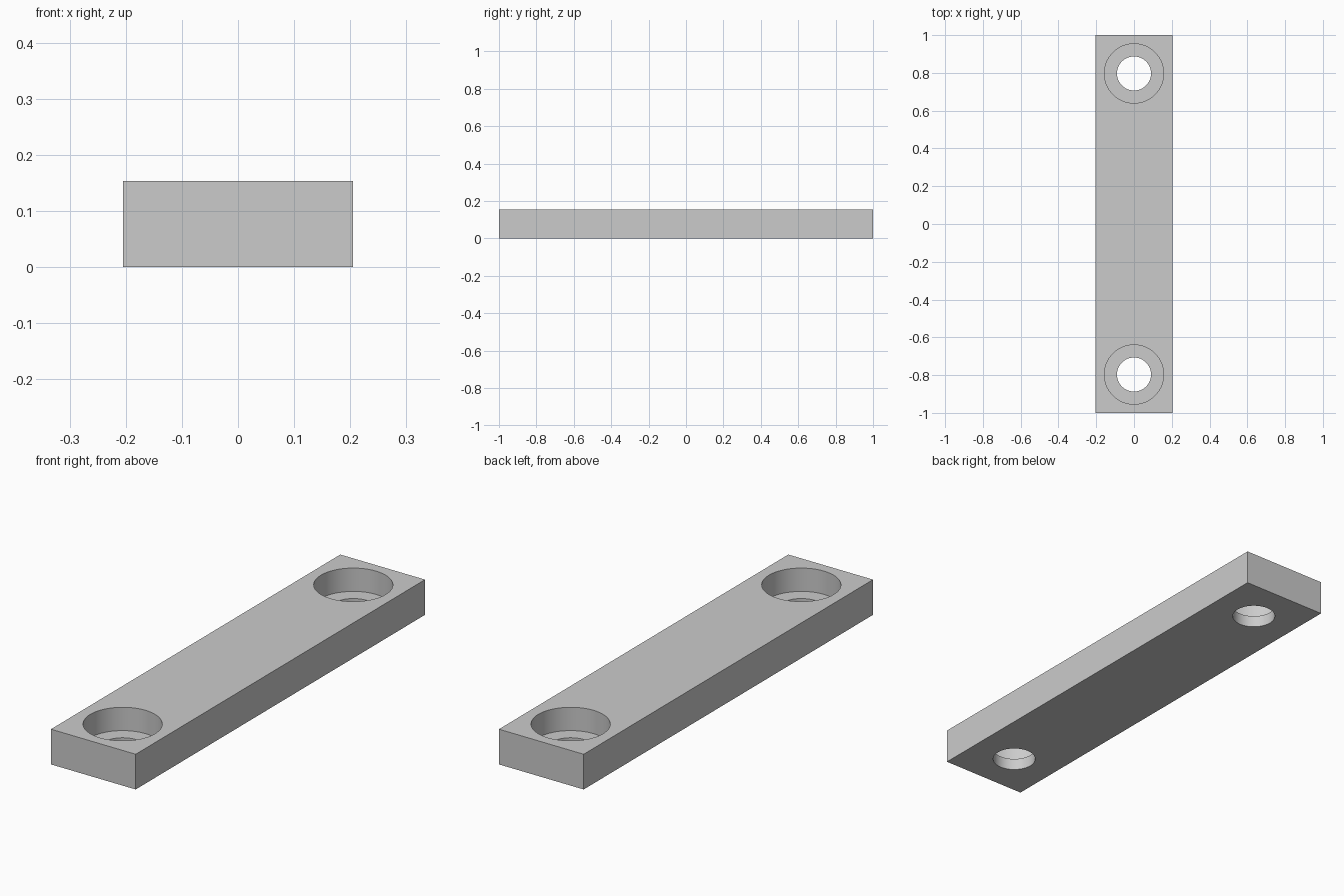
import bpy
import bmesh
from mathutils import Matrix

WIDTH, LENGTH, HEIGHT = 0.41, 2.0, 0.154
HOLE_Y, HOLE_R = 0.797, 0.09
BORE_R, BORE_FLOOR = 0.157, 0.052
SIDES = 64

default = bpy.data.objects.get("Cube")
if default:
    bpy.data.objects.remove(default, do_unlink=True)

# Single plain grey
grey = bpy.data.materials.new("plain_grey")
grey.use_nodes = True
colour = (0.6, 0.6, 0.6, 1)
grey.diffuse_color = colour
for node in grey.node_tree.nodes:
    if node.type == 'BSDF_PRINCIPLED':
        node.inputs["Base Color"].default_value = colour


def new_object(name, bm):
    mesh = bpy.data.meshes.new(name)
    bm.to_mesh(mesh)
    bm.free()
    mesh.materials.append(grey)
    obj = bpy.data.objects.new(name, mesh)
    bpy.context.collection.objects.link(obj)
    return obj


def cylinder_cutter(name, radius, y, bottom, top):
    bm = bmesh.new()
    bmesh.ops.create_cone(bm, cap_ends=True, segments=SIDES, radius1=radius,
                          radius2=radius, depth=top - bottom,
                          matrix=Matrix.Translation((0, y, (top + bottom) / 2)))
    obj = new_object(name, bm)
    obj.hide_render = True
    return obj


# Rectangular bar
bm = bmesh.new()
bmesh.ops.create_cube(bm, size=1, matrix=Matrix.Translation((0, 0, HEIGHT / 2))
                      @ Matrix.Diagonal((WIDTH, LENGTH, HEIGHT, 1)))
bar = new_object("mounting_bar", bm)

# Counterbored screw hole near each end
cutters = []
for end, y in (("front", -HOLE_Y), ("back", HOLE_Y)):
    cutters.append(cylinder_cutter(end + "_bore_cutter", BORE_R, y, BORE_FLOOR, HEIGHT + 0.1))
    cutters.append(cylinder_cutter(end + "_hole_cutter", HOLE_R, y, -0.1, HEIGHT + 0.05))

bpy.context.view_layer.objects.active = bar
for cutter in cutters:
    mod = bar.modifiers.new(cutter.name, 'BOOLEAN')
    mod.operation = 'DIFFERENCE'
    mod.solver = 'EXACT'
    mod.object = cutter
    bpy.ops.object.modifier_apply(modifier=mod.name)
    bpy.data.objects.remove(cutter, do_unlink=True)

# Smooth hole walls, sharp edges
for obj in bpy.context.selected_objects:
    obj.select_set(False)
bar.select_set(True)
bpy.ops.object.shade_smooth_by_angle()
